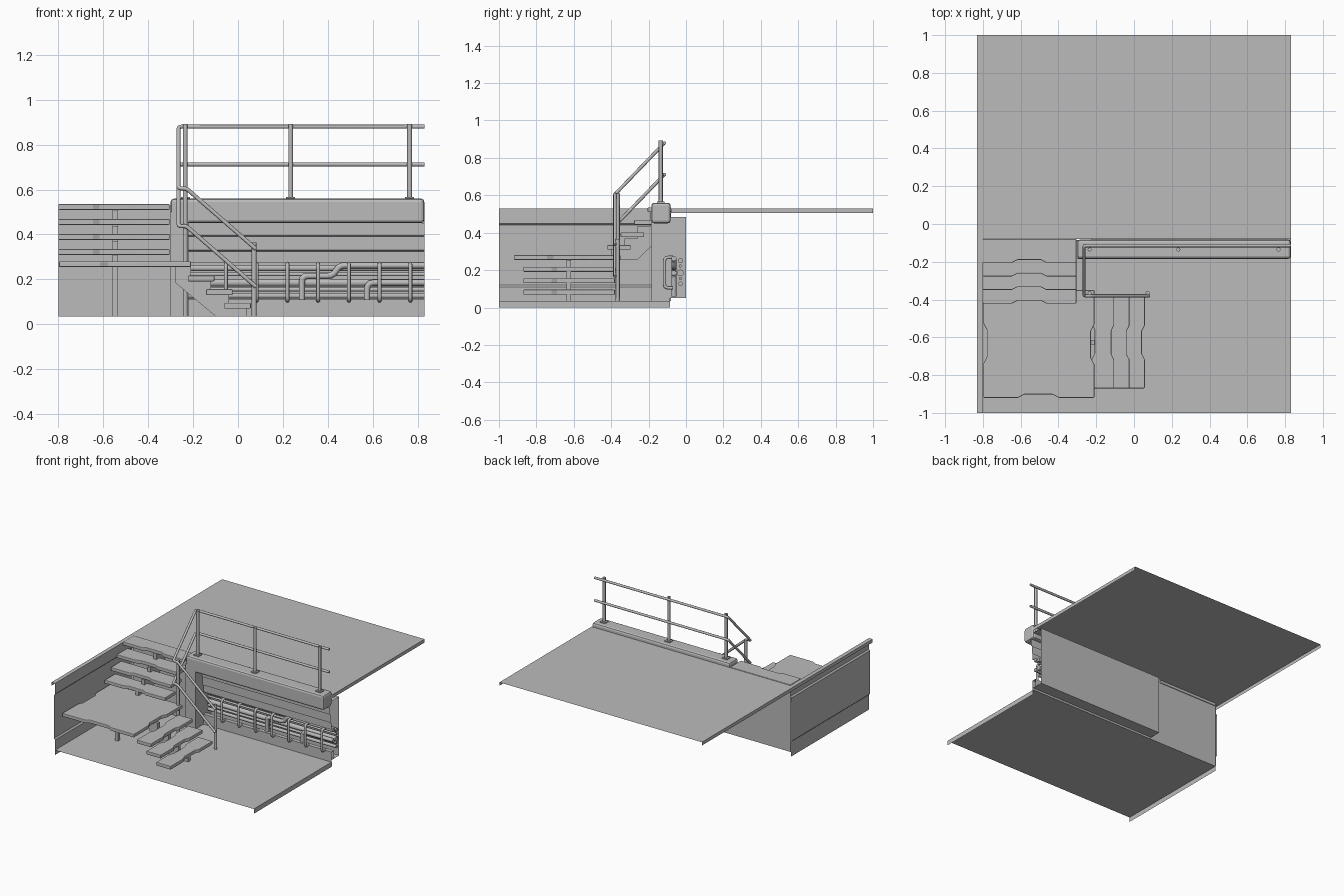
import bpy, bmesh
from mathutils import Vector

cube = bpy.data.objects.get("Cube")
if cube:
    bpy.data.objects.remove(cube, do_unlink=True)

grey = bpy.data.materials.new("plain grey")
grey.use_nodes = True
COL = (0.5, 0.5, 0.5, 1)
grey.diffuse_color = COL
grey.node_tree.nodes["Principled BSDF"].inputs["Base Color"].default_value = COL


def place(axis, a, b, t):
    """Put a 2D profile point at depth t along an axis."""
    return {"x": (t, a, b), "y": (a, t, b), "z": (a, b, t)}[axis]


def finish(name, bm, fix=True):
    if fix:
        bmesh.ops.recalc_face_normals(bm, faces=bm.faces)
    me = bpy.data.meshes.new(name)
    bm.to_mesh(me)
    bm.free()
    me.materials.append(grey)
    ob = bpy.data.objects.new(name, me)
    bpy.context.collection.objects.link(ob)
    return ob


def prism(name, pts, axis, lo, hi, bevel=0):
    bm = bmesh.new()
    f = bm.faces.new([bm.verts.new(place(axis, a, b, lo)) for a, b in pts])
    new = bmesh.ops.extrude_face_region(bm, geom=[f])["geom"]
    step = Vector(place(axis, 0, 0, hi - lo))
    bmesh.ops.translate(bm, vec=step, verts=[v for v in new if isinstance(v, bmesh.types.BMVert)])
    ob = finish(name, bm)
    if bevel:
        m = ob.modifiers.new("bevel", "BEVEL")
        m.width, m.segments = bevel, 2
    return ob


def box(name, x0, x1, y0, y1, z0, z1, bevel=0):
    return prism(name, [(x0, y0), (x1, y0), (x1, y1), (x0, y1)], "z", z0, z1, bevel)


def sheet(name, pts, axis, lo, hi, flip=False):
    """Open strip following a profile."""
    bm = bmesh.new()
    rows = [[bm.verts.new(place(axis, a, b, t)) for a, b in pts] for t in (lo, hi)]
    for i in range(len(pts) - 1):
        q = [rows[0][i], rows[0][i + 1], rows[1][i + 1], rows[1][i]]
        bm.faces.new(q[::-1] if flip else q)
    return finish(name, bm, False)


def pipe(name, pts, r, bend=0, sides=2):
    """Round bar along a path, with optional rounded corners."""
    path = [Vector(p) for p in pts]
    out = [path[0]]
    for a, b, c in zip(path, path[1:], path[2:]):
        if bend:
            p, q = b + (a - b).normalized() * bend, b + (c - b).normalized() * bend
            out += [p.lerp(b, t).lerp(b.lerp(q, t), t) for t in (0, .33, .67, 1)]
        else:
            out.append(b)
    out.append(path[-1])
    cu = bpy.data.curves.new(name, "CURVE")
    cu.dimensions = "3D"
    cu.bevel_depth, cu.bevel_resolution, cu.use_fill_caps = r, sides, True
    sp = cu.splines.new("POLY")
    sp.points.add(len(out) - 1)
    for p, v in zip(sp.points, out):
        p.co = (*v, 1)
    cu.materials.append(grey)
    ob = bpy.data.objects.new(name, cu)
    bpy.context.collection.objects.link(ob)
    return ob


def plank(name, x0, x1, y0, y1, z0, z1, dents, depth=.015):
    """Slab whose chosen edges (front, right, back, left) have a shallow dent."""
    c = [Vector(p) for p in ((x0, y0), (x1, y0), (x1, y1), (x0, y1))]
    pts = []
    for i, side in enumerate(("front", "right", "back", "left")):
        a, b = c[i], c[(i + 1) % 4]
        pts.append(a)
        if side in dents:
            d = (b - a).normalized()
            inward = Vector((-d.y, d.x)) * depth
            pts += [a.lerp(b, .31), a.lerp(b, .37) + inward, a.lerp(b, .62) + inward, a.lerp(b, .68)]
    return prism(name, [tuple(p) for p in pts], "z", z0, z1, .004)


# Ground sheets: lower floor and upper deck, with turned-down side edges
sheet("lower_floor", [(-.8, 0), (-.8, .035), (.83, .035), (.83, 0)], "y", -1, -.085, True)
sheet("upper_deck", [(-.83, .505), (-.83, .53), (.83, .53), (.83, .505)], "y", -.08, 1, True)

# Side wall with shallow panel and top ledge
sheet("side_wall", [(-.83, .505), (-.83, .53), (-.8, .53), (-.8, .45), (-.81, .44),
                    (-.81, .12), (-.8, .11), (-.8, .035)], "y", -1, -.08, True)

# Walls behind the stairs and around the alcove
sheet("stair_back_wall", [(-.085, .035), (-.085, .53)], "x", -.8, -.22)
sheet("alcove_shell", [(-.085, .485), (0, .485), (0, .05), (-.085, .05)], "x", -.22, .83)
sheet("alcove_end", [(-.085, .05), (0, .05)], "x", -.22, -.22)
box("alcove_end_wall", -.225, -.22, -.085, 0, .05, .485)
sheet("lower_skirt", [(-.09, .035), (-.09, .11), (-.06, .11), (-.06, .05)], "x", -.22, .83)
sheet("panel_strips", [(-.06, .275), (-.09, .275), (-.09, .325), (-.1, .33), (-.1, .39),
                       (-.11, .395), (-.11, .45)], "x", -.22, .83)

# Parapet and corner pillar
box("parapet_cap", -.3, .83, -.185, -.082, .45, .56, .015)
box("corner_pillar", -.3, -.22, -.185, -.085, .035, .5)

# Upper flight
for i in range(4):
    front, top = -.205 - .072 * i, .535 - .067 * i
    plank(f"upper_tread_{i + 1}", -.8, -.305, front, -.08 if i == 0 else front + .125,
          top - .025, top, ("front",))
prism("upper_stringer", [(-.09, .51), (-.19, .51), (-.19, .435), (-.26, .435), (-.26, .37), (-.33, .37),
                         (-.33, .31), (-.4, .31), (-.4, .255), (-.26, .255), (-.09, .42)],
      "x", -.56, -.535)

# Landing and its support
plank("landing", -.797, -.21, -.92, -.35, .255, .28, ("front", "right", "left"), .018)
box("landing_post", -.56, -.535, -.64, -.615, .035, .255)

# Lower flight
for i in range(3):
    right, top = -.105 + .081 * i, .217 - .061 * i
    plank(f"lower_tread_{i + 1}", right - .118, right, -.87, -.38, top - .026, top, ("right", "left"))
prism("lower_stringer", [(-.28, .255), (-.21, .255), (-.21, .192), (-.12, .192), (-.12, .131), (-.04, .131),
                         (-.04, .07), (.04, .07), (.04, .035), (-.1, .035), (-.28, .185)],
      "y", -.64, -.615)

# Handrails running along the parapet and down the lower flight
for name, dz in (("top_rail", 0), ("middle_rail", -.168)):
    z = .88 + dz
    pipe(name, [(.83, -.115, z), (-.265, -.115, z), (-.265, -.38, z - .275),
                (-.23, -.38, z - .275), (.08, -.38, z - .545)], .009, .012)
for i, x in enumerate((-.235, .235, .765)):
    pipe(f"rail_post_{i + 1}", [(x, -.135, .55), (x, -.135, .892)], .011)
    box(f"rail_foot_{i + 1}", x - .02, x + .02, -.155, -.115, .555, .567)
pipe("corner_post", [(-.235, -.365, .035), (-.235, -.365, .61)], .011)
pipe("end_post", [(.072, -.365, .035), (.072, -.365, .365)], .011)

# Guard bars across the alcove
for i in range(7):
    x = -.054 + .137 * i
    pipe(f"guard_bar_{i + 1}", [(x, -.07, .268), (x, -.115, .268), (x, -.115, .105), (x, -.07, .105)],
         .009, .02)

# Pipework inside the alcove
for i, (z, r) in enumerate(((.25, .014), (.222, .008), (.185, .018), (.155, .009), (.127, .012))):
    pipe(f"long_pipe_{i + 1}", [(-.22, -.03, z), (.83, -.03, z)], r, 0, 3)
pipe("bent_pipe_1", [(.285, -.065, .06), (.285, -.065, .215), (.425, -.065, .215), (.45, -.065, .262),
                     (.83, -.065, .262)], .014, .025, 3)
pipe("bent_pipe_2", [(.575, -.065, .06), (.575, -.065, .185), (.83, -.065, .185)], .014, .03, 3)

# Remove the empty strip and smooth the round parts
bpy.data.objects.remove(bpy.data.objects["alcove_end"], do_unlink=True)
for ob in bpy.context.scene.objects:
    if ob.type == "CURVE":
        for s in ob.data.splines:
            s.use_smooth = True
